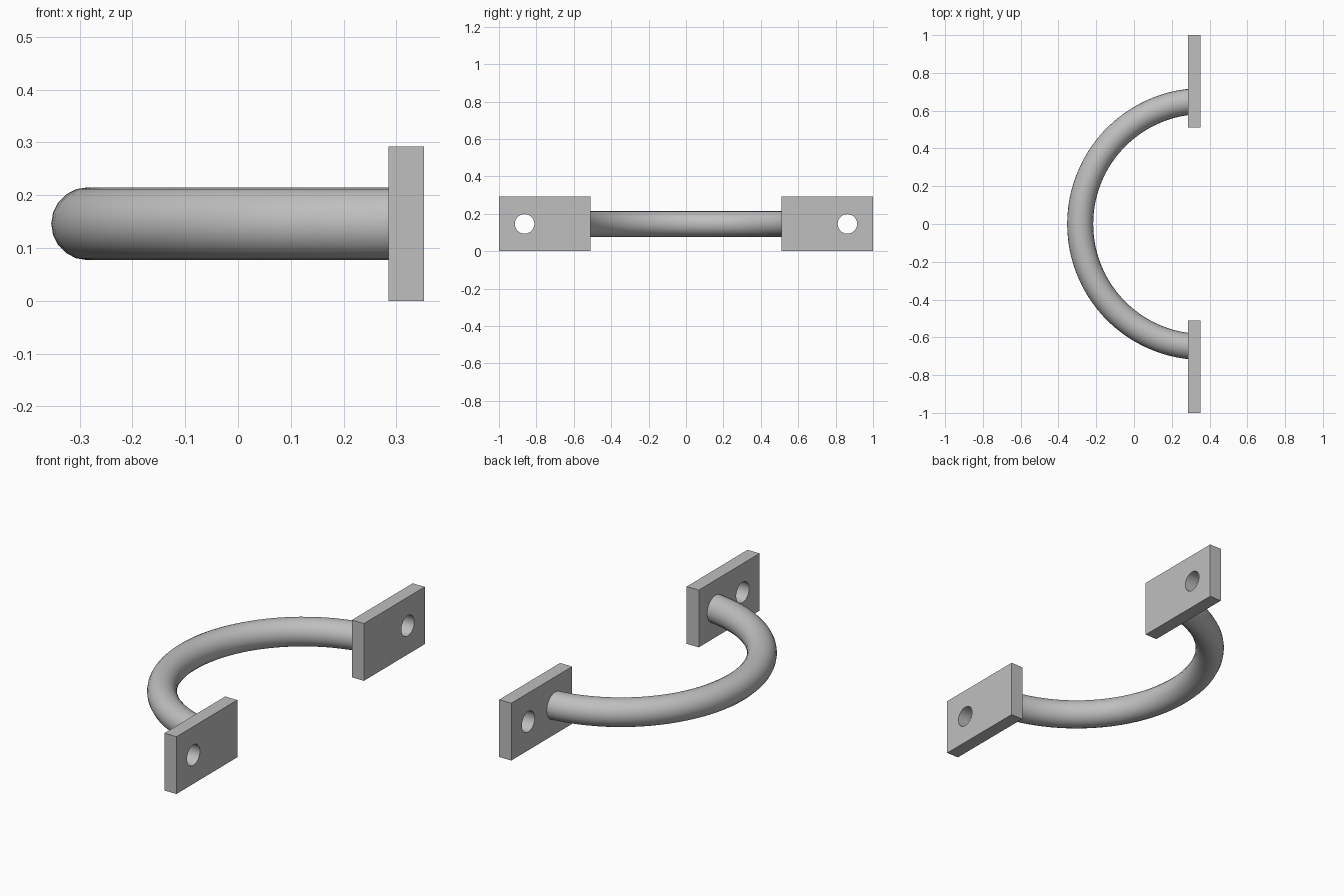
import bpy
import math

PLATE_X = 0.319          # plate centre along x
PLATE_SIZE = (0.068, 0.49, 0.292)
MID_Z = 0.146

cube = bpy.data.objects.get("Cube")
if cube:
    bpy.data.objects.remove(cube, do_unlink=True)

grey = bpy.data.materials.new("plain_grey")
grey.use_nodes = True
grey.diffuse_color = (0.52, 0.52, 0.52, 1)
grey.node_tree.nodes["Principled BSDF"].inputs["Base Color"].default_value = grey.diffuse_color


def select_only(obj):
    bpy.ops.object.select_all(action="DESELECT")
    obj.select_set(True)
    bpy.context.view_layer.objects.active = obj


def finish(obj):
    select_only(obj)
    obj.data.materials.clear()
    obj.data.materials.append(grey)
    bpy.ops.object.shade_smooth_by_angle(angle=math.radians(35))


def mounting_plate(name, side):
    """Rectangular plate with a screw hole near its outer end."""
    bpy.ops.mesh.primitive_cube_add(size=1, location=(PLATE_X, side * 0.755, MID_Z))
    plate = bpy.context.object
    plate.name = name
    plate.scale = PLATE_SIZE
    bpy.ops.object.transform_apply(location=False, rotation=False, scale=True)

    bpy.ops.mesh.primitive_cylinder_add(
        vertices=48, radius=0.052, depth=0.2,
        location=(PLATE_X, side * 0.863, MID_Z), rotation=(0, math.pi / 2, 0))
    cutter = bpy.context.object
    cutter.hide_render = True

    select_only(plate)
    hole = plate.modifiers.new("screw_hole", "BOOLEAN")
    hole.operation = "DIFFERENCE"
    hole.solver = "EXACT"
    hole.object = cutter
    bpy.ops.object.modifier_apply(modifier=hole.name)
    bpy.data.objects.remove(cutter, do_unlink=True)
    finish(plate)


def handle_bar(radius=0.651, thickness=0.069, steps=48):
    """Round bar swept along an arc, its ends buried in the plates."""
    centre_x = 0.366
    half_angle = math.acos((centre_x - PLATE_X) / radius)
    curve = bpy.data.curves.new("handle_bar", "CURVE")
    curve.dimensions = "3D"
    curve.bevel_depth = thickness
    curve.bevel_resolution = 8
    curve.use_fill_caps = True
    path = curve.splines.new("POLY")
    path.points.add(steps)
    for i, point in enumerate(path.points):
        a = math.pi + half_angle * (2 * i / steps - 1)
        point.co = (centre_x + radius * math.cos(a), radius * math.sin(a), MID_Z, 1)
    bar = bpy.data.objects.new("handle_bar", curve)
    bpy.context.collection.objects.link(bar)
    select_only(bar)
    bpy.ops.object.convert(target="MESH")
    finish(bpy.context.object)


# Plates at both ends
mounting_plate("front_mounting_plate", -1)
mounting_plate("back_mounting_plate", 1)

# Curved grip
handle_bar()
